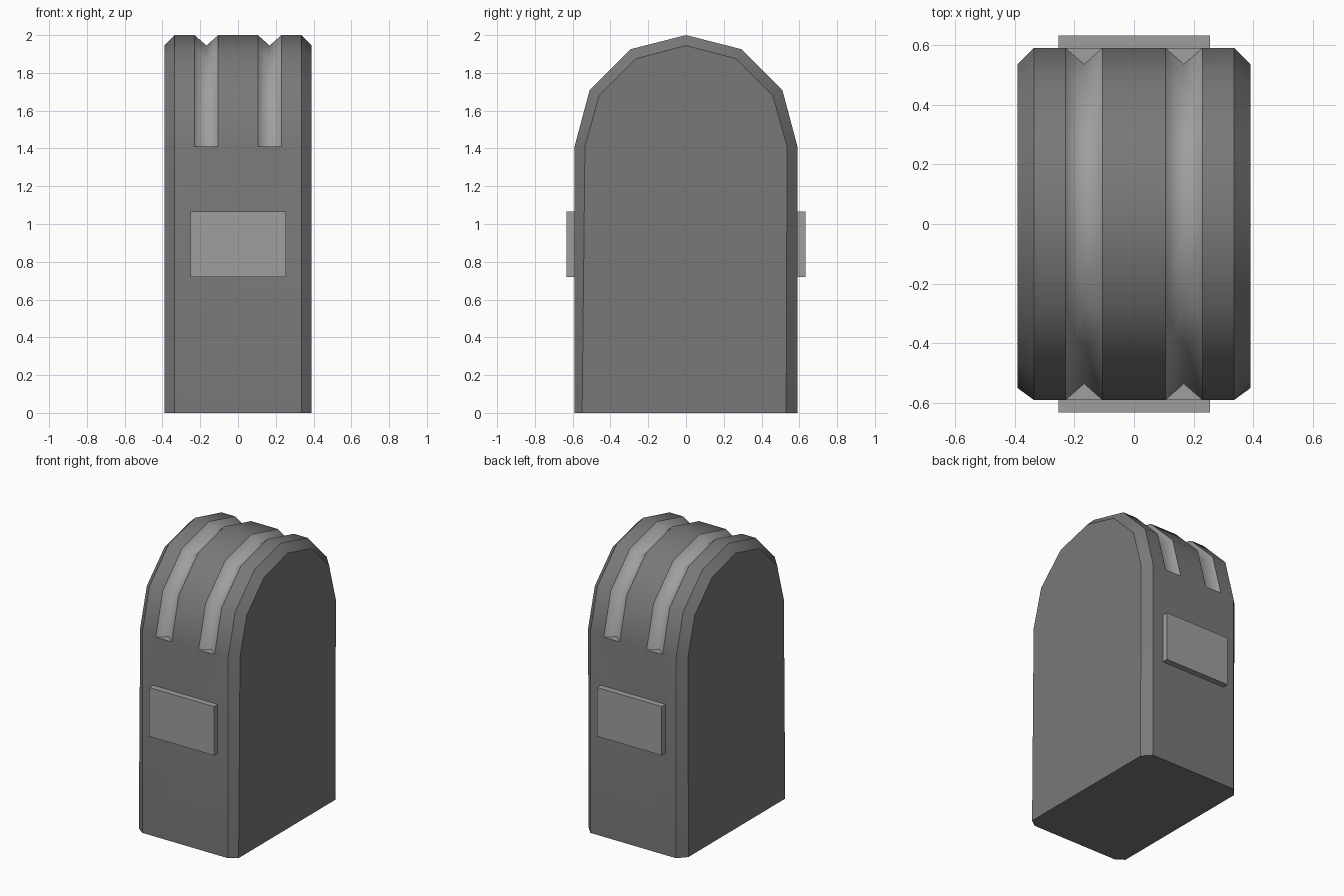
import bpy, bmesh, math

if "Cube" in bpy.data.objects:
    bpy.data.objects.remove(bpy.data.objects["Cube"])

def material(name, v):
    m = bpy.data.materials.new(name)
    m.diffuse_color = (v, v, v, 1)
    m.use_nodes = True
    m.node_tree.nodes["Principled BSDF"].inputs["Base Color"].default_value = m.diffuse_color
    return m

dark = material("dark grey", 0.19)
light = material("light grey", 0.345)

# Arch profile (y, z) at full size and sunk by the chamfer depth
half = [(-0.59, 1.41), (-0.51, 1.71), (-0.295, 1.925)]
half_in = [(-0.535, 1.41), (-0.46, 1.68), (-0.265, 1.875)]

def arch(points, top):
    return points + [(0, top)] + [(-y, z) for y, z in reversed(points)]

outer, inner = arch(half, 2.0), arch(half_in, 1.945)

# Columns across the width: chamfered sides and two V grooves are sunk
xs = [-0.39, -0.335, -0.23, -0.167, -0.105, 0.105, 0.167, 0.23, 0.335, 0.39]
SUNK, GROOVES = (0, 3, 6, 9), (3, 6)

bm = bmesh.new()
cols = [[bm.verts.new((x, y, z)) for y, z in (inner if i in SUNK else outer)]
        for i, x in enumerate(xs)]

def face(verts, mat=0):
    f = bm.faces.new(verts)
    f.material_index = mat
    return f

# Arch surface
for i in range(9):
    mat = 1 if i in GROOVES or i + 1 in GROOVES else 0
    for j in range(6):
        face((cols[i][j], cols[i+1][j], cols[i+1][j+1], cols[i][j+1]), mat)

# Walls, corner chamfers and groove ends
foot = {}
for end, s in ((0, -1), (6, 1)):
    side = 0.55 if s < 0 else 0.53
    for i in (0, 1, 8, 9):
        foot[i, end] = bm.verts.new((xs[i], s * (side if i in (0, 9) else 0.59), 0))
    face([cols[i][end] for i in (1, 2, 4, 5, 7, 8)] + [foot[8, end], foot[1, end]])
    for a, b in ((0, 1), (8, 9)):
        face((cols[a][end], cols[b][end], foot[b, end], foot[a, end]))
    for g in GROOVES:
        face([cols[i][end] for i in (g - 1, g, g + 1)], 1)

# Flat sides and base
for i in (0, 9):
    face(cols[i] + [foot[i, 6], foot[i, 0]])
face([foot[i, 0] for i in (0, 1, 8, 9)] + [foot[i, 6] for i in (9, 8, 1, 0)])
bmesh.ops.recalc_face_normals(bm, faces=bm.faces)

# Smooth along the arch and across the groove floor, sharp elsewhere
floor = {v for g in GROOVES for v in cols[g]}
for f in bm.faces:
    f.smooth = True
for e in bm.edges:
    in_floor = e.verts[0] in floor and e.verts[1] in floor
    e.smooth = in_floor or e.calc_face_angle(0) < math.radians(35)

mesh = bpy.data.meshes.new("body")
bm.to_mesh(mesh)
bm.free()
mesh.materials.append(dark)
mesh.materials.append(light)
bpy.context.collection.objects.link(bpy.data.objects.new("body", mesh))

# Raised plates on front and back
for name, s in (("front_plate", -1), ("back_plate", 1)):
    bpy.ops.mesh.primitive_cube_add(size=1, location=(0.001, s * 0.606, 0.8925))
    ob = bpy.context.object
    ob.name = name
    ob.scale = (0.507, 0.052, 0.345)
    ob.data.materials.append(light)
